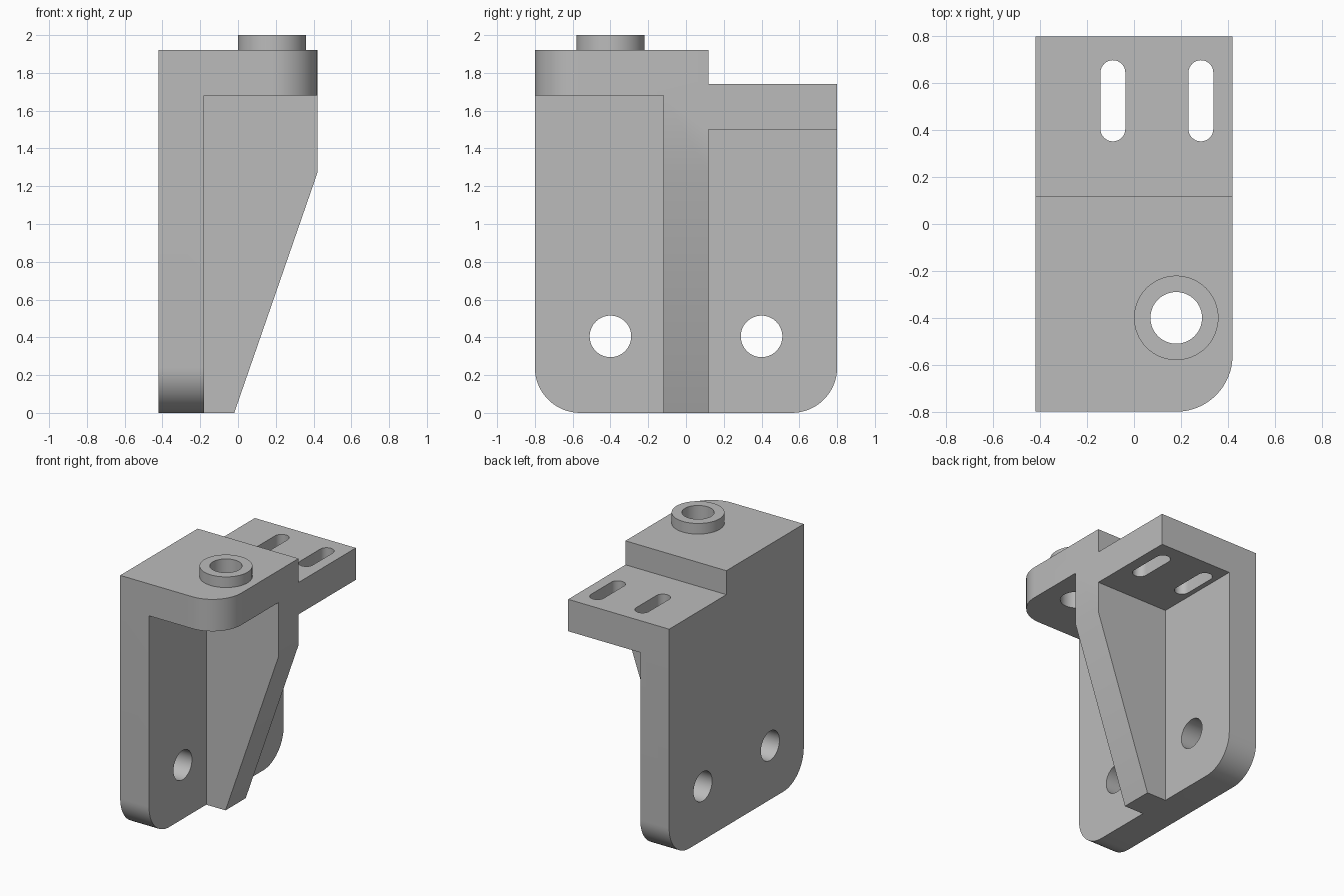
import bpy, bmesh
from math import cos, sin, pi, radians

cube = bpy.data.objects.get("Cube")
if cube:
    bpy.data.objects.remove(cube, do_unlink=True)

grey = bpy.data.materials.new("plain grey")
grey.use_nodes = True
colour = (0.5, 0.5, 0.5, 1)
grey.diffuse_color = colour
grey.node_tree.nodes["Principled BSDF"].inputs["Base Color"].default_value = colour


def arc(cx, cy, r, start, end, steps):
    """Points on an arc, angles in degrees."""
    angles = [radians(start + (end - start) * i / steps) for i in range(steps + 1)]
    return [(cx + r * cos(a), cy + r * sin(a)) for a in angles]


def circle(cx, cy, r):
    return arc(cx, cy, r, 0, 360, 64)[:-1]


def prism(name, outline, axis, lo, hi):
    """Extrude a flat outline along x, y or z."""
    place = {"x": lambda p, d: (d, p[0], p[1]),
             "y": lambda p, d: (p[0], d, p[1]),
             "z": lambda p, d: (p[0], p[1], d)}[axis]
    bm = bmesh.new()
    bottom = [bm.verts.new(place(p, lo)) for p in outline]
    top = [bm.verts.new(place(p, hi)) for p in outline]
    bm.faces.new(bottom)
    bm.faces.new(top)
    n = len(outline)
    for i in range(n):
        j = (i + 1) % n
        bm.faces.new((bottom[i], bottom[j], top[j], top[i]))
    bmesh.ops.recalc_face_normals(bm, faces=bm.faces)
    mesh = bpy.data.meshes.new(name)
    bm.to_mesh(mesh)
    bm.free()
    mesh.materials.append(grey)
    obj = bpy.data.objects.new(name, mesh)
    bpy.context.collection.objects.link(obj)
    return obj


def combine(target, tool, operation):
    """Apply a boolean and remove the tool."""
    mod = target.modifiers.new("combine", "BOOLEAN")
    mod.operation, mod.solver, mod.object = operation, "EXACT", tool
    graph = bpy.context.evaluated_depsgraph_get()
    mesh = bpy.data.meshes.new_from_object(target.evaluated_get(graph))
    target.modifiers.clear()
    target.data = mesh
    bpy.data.objects.remove(tool, do_unlink=True)


W, L, R, STEP = 0.42, 0.8, 0.24, 0.12
INNER = -0.18          # inner face of the upright plate
HIGH, LOW = 1.92, 1.74  # tops of the two shelves

# Upright plate with rounded bottom corners and stepped top
outline = (arc(-L + R, R, R, 180, 270, 16) + arc(L - R, R, R, 270, 360, 16)
           + [(L, LOW), (STEP, LOW), (STEP, HIGH), (-L, HIGH)])
bracket = prism("bracket", outline, "x", -W, INNER)

# High front shelf with one rounded corner, and lower rear shelf
shelf = [(-0.3, -L)] + arc(W - R, -L + R, R, 270, 360, 16) + [(W, STEP), (-0.3, STEP)]
front_shelf = prism("front_shelf", shelf, "z", HIGH - R, HIGH)
shelf = [(-0.3, 0), (W, 0), (W, L), (-0.3, L)]
rear_shelf = prism("rear_shelf", shelf, "z", LOW - R, LOW)

# Tapered middle rib
rib = prism("rib", [(-0.3, 0), (-0.02, 0), (W, 1.27), (W, 1.8), (-0.3, 1.8)],
            "y", -STEP, STEP)

# Raised ring around the bore
boss = prism("boss", circle(0.18, -0.4, 0.18), "z", 1.85, 2.0)

for part in (front_shelf, rear_shelf, rib, boss):
    combine(bracket, part, "UNION")

# Bore, two mounting holes and two slots
cutters = [prism("bore_cutter", circle(0.18, -0.4, 0.11), "z", 1.6, 2.1)]
for y in (-0.4, 0.4):
    cutters.append(prism("hole_cutter", circle(y, 0.405, 0.11), "x", -0.5, -0.1))
for x in (-0.09, 0.285):
    slot = arc(x, 0.645, 0.053, 0, 180, 16) + arc(x, 0.405, 0.053, 180, 360, 16)
    cutters.append(prism("slot_cutter", slot, "z", 1.4, 1.8))
for cutter in cutters:
    cutter.hide_render = True
    combine(bracket, cutter, "DIFFERENCE")

# Merge coplanar faces left by the joins
bm = bmesh.new()
bm.from_mesh(bracket.data)
bmesh.ops.remove_doubles(bm, verts=bm.verts, dist=0.0001)
bmesh.ops.dissolve_limit(bm, angle_limit=radians(0.5), verts=bm.verts, edges=bm.edges)
bm.to_mesh(bracket.data)
bm.free()

bpy.ops.object.select_all(action="DESELECT")
bracket.select_set(True)
bpy.context.view_layer.objects.active = bracket
bpy.ops.object.shade_smooth_by_angle(angle=radians(30))
